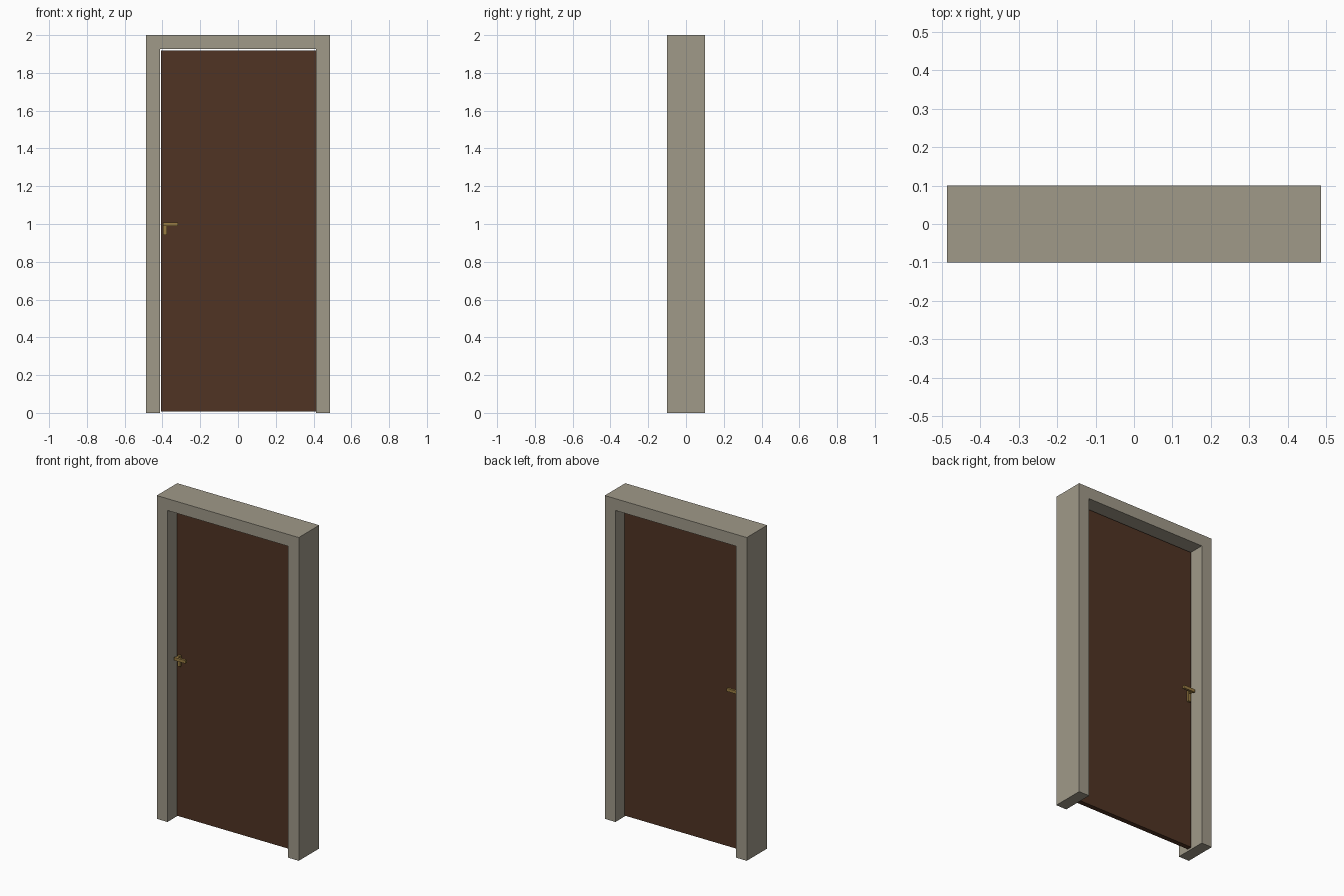
import bpy, bmesh

if "Cube" in bpy.data.objects:
    bpy.data.objects.remove(bpy.data.objects["Cube"])


def material(name, rgb):
    m = bpy.data.materials.new(name)
    m.diffuse_color = (*rgb, 1.0)
    m.use_nodes = True
    m.node_tree.nodes["Principled BSDF"].inputs["Base Color"].default_value = m.diffuse_color
    return m


FRAME = material("warm grey paint", (0.35, 0.32, 0.25))
WOOD = material("dark brown wood", (0.08, 0.034, 0.017))
BRASS = material("brass", (0.32, 0.20, 0.055))


def box(name, lo, hi, mat):
    """Box spanning two opposite corners."""
    bm = bmesh.new()
    bmesh.ops.create_cube(bm, size=1)
    for v in bm.verts:
        v.co = [(a + b) / 2 + c * (b - a) for a, b, c in zip(lo, hi, v.co)]
    me = bpy.data.meshes.new(name)
    bm.to_mesh(me)
    bm.free()
    me.materials.append(mat)
    ob = bpy.data.objects.new(name, me)
    bpy.context.collection.objects.link(ob)
    return ob


# Door frame: an upside-down U profile extruded through the wall depth
W, IN, TOP, IN_TOP, D = 0.486, 0.413, 2.0, 1.927, 0.1
outline = [(-W, 0), (-IN, 0), (-IN, IN_TOP), (IN, IN_TOP),
           (IN, 0), (W, 0), (W, TOP), (-W, TOP)]
bm = bmesh.new()
face = bm.faces.new([bm.verts.new((x, -D, z)) for x, z in outline])
ext = bmesh.ops.extrude_face_region(bm, geom=[face])
for v in ext["geom"]:
    if isinstance(v, bmesh.types.BMVert):
        v.co.y = D
bmesh.ops.recalc_face_normals(bm, faces=bm.faces)
me = bpy.data.meshes.new("door_frame")
bm.to_mesh(me)
bm.free()
me.materials.append(FRAME)
bpy.context.collection.objects.link(bpy.data.objects.new("door_frame", me))

# Door leaf, with a slim gap at the latch side, top and bottom
T = 0.015
box("door_leaf", (-0.407, -T, 0.008), (0.412, T, 1.919), WOOD)

# Handles on both faces: back plate, spindle and lever
for side, s in (("front", -1), ("back", 1)):
    for part, x0, x1, y0, y1, z0, z1 in (
            ("plate", -0.396, -0.376, T, 0.028, 0.942, 1.008),
            ("spindle", -0.393, -0.379, 0.028, 0.046, 0.991, 1.005),
            ("lever", -0.396, -0.318, 0.046, 0.060, 0.989, 1.008)):
        ya, yb = sorted((s * y0, s * y1))
        box(f"{side}_handle_{part}", (x0, ya, z0), (x1, yb, z1), BRASS)
